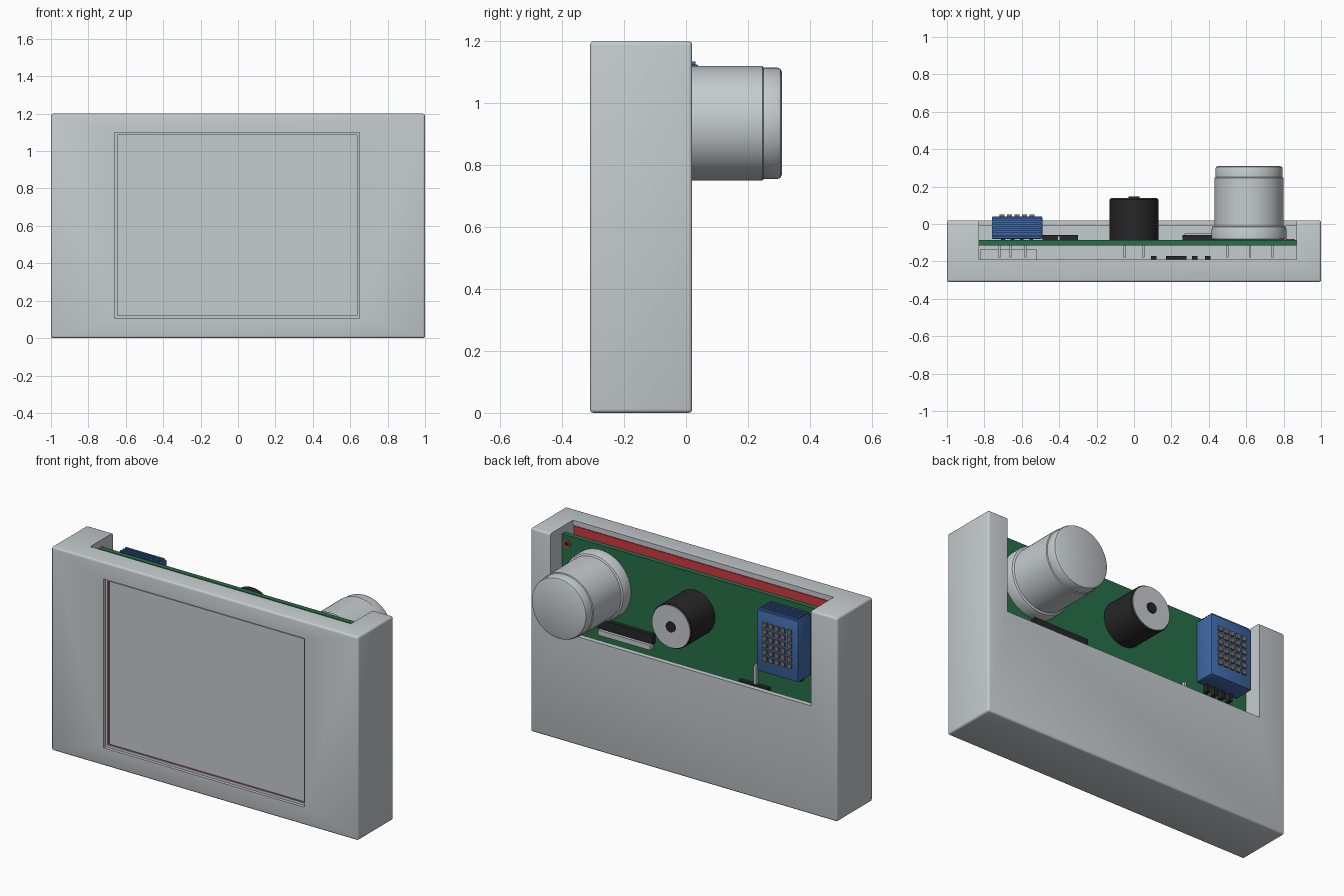
import bpy, bmesh, math
from mathutils import Matrix, Vector

if "Cube" in bpy.data.objects:
    bpy.data.objects.remove(bpy.data.objects["Cube"])


def mat(name, r, g, b):
    m = bpy.data.materials.new(name)
    m.diffuse_color = (r, g, b, 1)
    m.use_nodes = True
    m.node_tree.nodes["Principled BSDF"].inputs["Base Color"].default_value = m.diffuse_color
    return m


GREY = mat("case grey", 0.56, 0.60, 0.62)
GREEN = mat("board green", 0.02, 0.16, 0.065)
RED = mat("display red", 0.62, 0.04, 0.05)
BLUE = mat("sensor blue", 0.05, 0.14, 0.40)
BLACK = mat("black plastic", 0.02, 0.02, 0.02)
BRONZE = mat("grille bronze", 0.20, 0.17, 0.14)


def finish(name, bm, m, smooth=True):
    bmesh.ops.recalc_face_normals(bm, faces=bm.faces)
    me = bpy.data.meshes.new(name)
    bm.to_mesh(me)
    bm.free()
    me.materials.append(m)
    ob = bpy.data.objects.new(name, me)
    bpy.context.collection.objects.link(ob)
    bpy.ops.object.select_all(action='DESELECT')
    ob.select_set(True)
    bpy.context.view_layer.objects.active = ob
    if smooth:
        bpy.ops.object.shade_smooth_by_angle(angle=math.radians(35))
    return ob


def add_box(bm, x, y, z):
    mid = Vector([(a + b) / 2 for a, b in (x, y, z)])
    size = [b - a for a, b in (x, y, z)]
    bmesh.ops.create_cube(bm, size=1, matrix=Matrix.Translation(mid) @ Matrix.Diagonal((*size, 1)))


def box(name, x, y, z, m, bevel=0, seg=2):
    bm = bmesh.new()
    add_box(bm, x, y, z)
    if bevel:
        bmesh.ops.bevel(bm, geom=bm.edges[:], offset=bevel, segments=seg, profile=0.5, affect='EDGES')
    return finish(name, bm, m, bevel > 0)


def lathe(name, cx, cz, profile, m, n=48):
    """Turn (radius, y) points round an axis parallel to y."""
    bm = bmesh.new()
    rings = []
    for r, y in profile:
        rings.append([bm.verts.new((cx + r * math.cos(2 * math.pi * i / n), y,
                                    cz + r * math.sin(2 * math.pi * i / n))) for i in range(n)])
    for a, b in zip(rings, rings[1:]):
        for i in range(n):
            j = (i + 1) % n
            bm.faces.new((a[i], a[j], b[j], b[i]))
    bm.faces.new(rings[0])
    bm.faces.new(rings[-1])
    return finish(name, bm, m)


def cut(target, *cutters):
    for c in cutters:
        mod = target.modifiers.new("cut", 'BOOLEAN')
        mod.operation = 'DIFFERENCE'
        mod.solver = 'EXACT'
        mod.object = c
        bpy.context.view_layer.objects.active = target
        bpy.ops.object.modifier_apply(modifier=mod.name)
        bpy.data.objects.remove(c)


X0, X1 = -0.83, 0.87          # inner width of the case

# Case: rounded block, hollowed, with screen window and open upper back
case = box("case", (-1, 1), (-0.31, 0.02), (0, 1.2), GREY, 0.012, 3)
cut(case,
    box("cavity_cutter", (X0, X1), (-0.285, -0.01), (0.05, 1.17), GREY),
    box("back_notch_cutter", (X0, X1), (-0.19, 0.2), (0.64, 1.4), GREY),
    box("window_cutter", (-0.66, 0.65), (-0.4, -0.25), (0.105, 1.1), GREY))

# Display module: red board with a recess that holds the screen
display = box("display_board", (X0 + .004, X1 - .004), (-0.284, -0.192), (0.054, 1.166), RED)
cut(display, box("recess_cutter", (-0.65, 0.64), (-0.4, -0.262), (0.115, 1.09), RED))
box("screen", (-0.65, 0.64), (-0.27, -0.255), (0.115, 1.09), GREY)
bm = bmesh.new()              # thin grey bezel round the window
for x, z in (((-.66, -.645), (.105, 1.1)), ((.635, .65), (.105, 1.1)),
             ((-.645, .635), (.105, .12)), ((-.645, .635), (1.085, 1.1))):
    add_box(bm, x, (-0.292, -0.284), z)
finish("window_bezel", bm, GREY, False)
box("card_slot", (-0.82, -0.52), (-0.192, -0.135), (0.4, 0.75), GREY)
bm = bmesh.new()
for x0, x1 in ((.09, .12), (.17, .28), (.31, .34), (.38, .41)):
    add_box(bm, (x0, x1), (-0.192, -0.17), (0.5, 0.58))
finish("display_chips", bm, BLACK, False)

# Main circuit board with solder pins at its front
box("circuit_board", (X0 + .002, X1 - .002), (-0.115, -0.085), (0.054, 1.16), GREEN)
bm = bmesh.new()
for x in (-.72, -.66, -.58, -.05, .05, .5, .62, .74):
    add_box(bm, (x - .006, x + .006), (-0.18, -0.11), (0.93, 0.945))
finish("solder_pins", bm, GREY, False)
lathe("mounting_hole", 0.835, 1.11, [(.022, -.09), (.022, -.081)], RED, 20)
lathe("mounting_hole_centre", 0.835, 1.11, [(.012, -.09), (.012, -.079)], BLACK, 16)

# Header sockets on the board
box("right_header", (0.26, 0.62), (-0.085, -0.06), (0.68, 0.735), BLACK)
box("right_header_strip", (0.27, 0.61), (-0.085, -0.052), (0.645, 0.675), GREY)
box("left_header", (-0.49, -0.30), (-0.085, -0.06), (0.55, 0.62), BLACK)
box("left_header_strip", (-0.41, -0.395), (-0.085, -0.065), (0.62, 0.73), GREY)

# Motion sensor: flange, barrel and stepped cap
lathe("motion_sensor", 0.615, 0.935, [
    (.185, -.085), (.2, -.08), (.2, -.03), (.195, -.015), (.185, -.01), (.185, .247),
    (.18, .25), (.18, .295), (.176, .305), (.165, .31)], GREY, 64)

# Buzzer: black drum, pale end disc and dark centre
lathe("buzzer", 0, 0.93, [(.13, -.085), (.13, .13), (.126, .135)], BLACK)
lathe("buzzer_disc", 0, 0.93, [(.124, .13), (.124, .14)], GREY)
lathe("buzzer_hole", 0, 0.93, [(.03, .13), (.03, .147)], BLACK, 24)

# Climate sensor: blue box, top fins, grille studs and legs
box("climate_sensor", (-0.76, -0.49), (-0.08, 0.04), (0.765, 1.125), BLUE, 0.006)
bm = bmesh.new()
for i in range(5):
    y = -0.07 + i * 0.022
    add_box(bm, (-0.75, -0.50), (y, y + 0.012), (1.12, 1.135))
finish("sensor_fins", bm, BLUE, False)
bm = bmesh.new()
for i in range(5):
    for k in range(6):
        x, z = -0.705 + i * 0.04, 0.85 + k * 0.04
        add_box(bm, (x - .013, x + .013), (0.035, 0.05), (z - .013, z + .013))
finish("sensor_grille", bm, BRONZE, False)
bm = bmesh.new()
for i in range(4):
    x = -0.70 + i * 0.05
    add_box(bm, (x - .01, x + .01), (-0.085, -0.055), (0.72, 0.77))
finish("sensor_legs", bm, BLACK, False)
